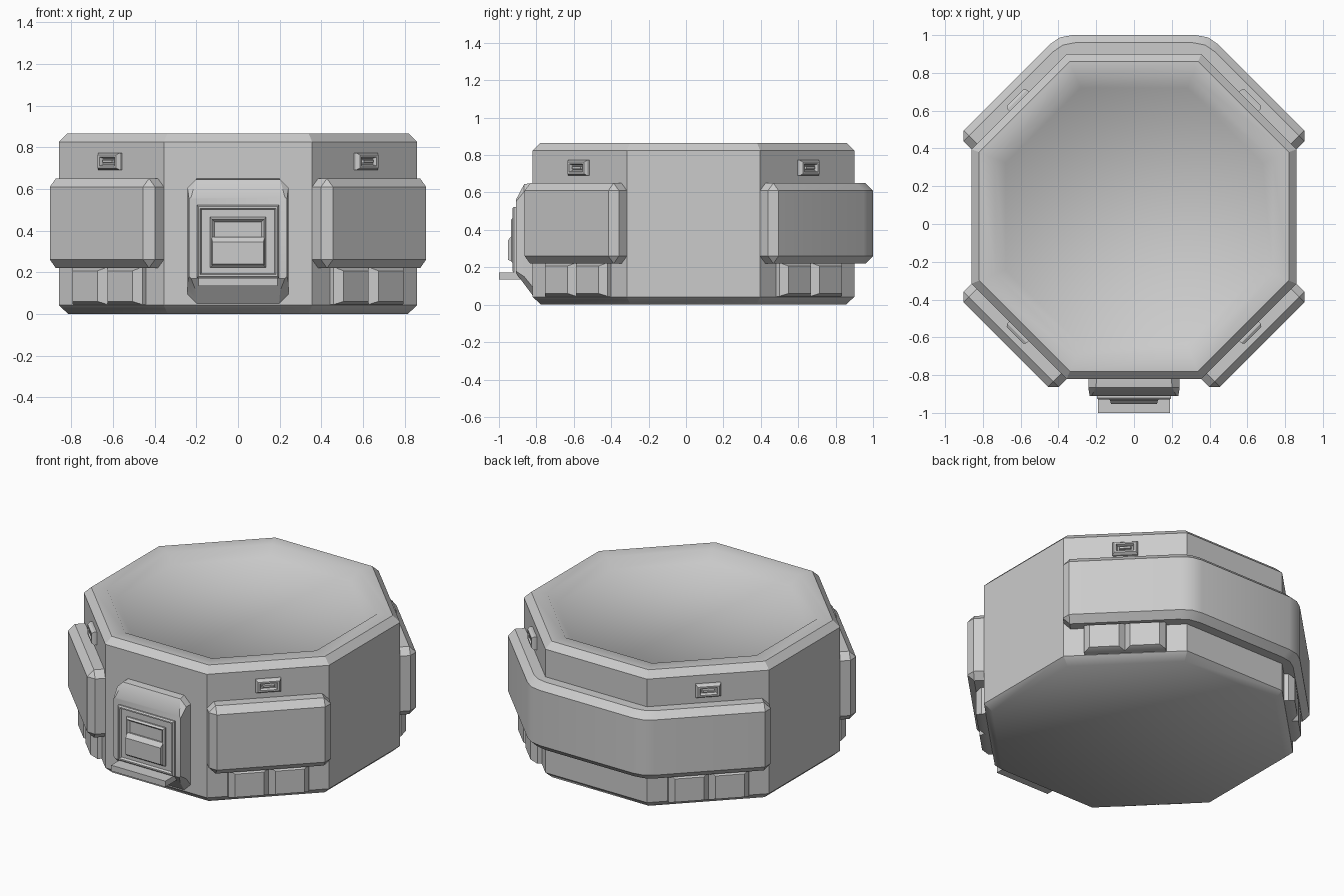
import bpy, bmesh, math
from mathutils import Matrix, Vector

if "Cube" in bpy.data.objects:
    bpy.data.objects.remove(bpy.data.objects["Cube"])

CY = 0.04            # body centre in y
AP = 0.86            # distance from centre to each outer side
HALF = AP * math.tan(math.pi / 8)

grey = bpy.data.materials.new("plain_grey")
grey.diffuse_color = (0.6, 0.6, 0.6, 1)
grey.use_nodes = True
grey.node_tree.nodes["Principled BSDF"].inputs["Base Color"].default_value = grey.diffuse_color


def finish(name, rings, matrix=None, angle=30):
    """Skin a list of equal-length point loops and cap both ends."""
    bm = bmesh.new()
    loops = [[bm.verts.new(p) for p in ring] for ring in rings]
    n = len(loops[0])
    for a, b in zip(loops, loops[1:]):
        for i in range(n):
            j = (i + 1) % n
            bm.faces.new((a[i], a[j], b[j], b[i]))
    bm.faces.new(loops[0][::-1])
    bm.faces.new(loops[-1])
    bmesh.ops.remove_doubles(bm, verts=bm.verts, dist=1e-5)
    bmesh.ops.recalc_face_normals(bm, faces=bm.faces)
    me = bpy.data.meshes.new(name)
    bm.to_mesh(me)
    bm.free()
    me.materials.append(grey)
    ob = bpy.data.objects.new(name, me)
    bpy.context.collection.objects.link(ob)
    if matrix:
        ob.matrix_world = matrix
    bpy.ops.object.select_all(action='DESELECT')
    ob.select_set(True)
    bpy.context.view_layer.objects.active = ob
    bpy.ops.object.shade_smooth_by_angle(angle=math.radians(angle))
    return ob


def side(deg):
    """Frame on a body side: x along the side, y outward, z up."""
    a = math.radians(deg)
    out = Vector((math.cos(a), math.sin(a), 0))
    return Matrix.Translation(out * AP + Vector((0, CY, 0))) @ Matrix.Rotation(a - math.pi / 2, 4, 'Z')


def block(name, deg, steps, cx=0, angle=30):
    """Stepped block on a side; steps are (half width, z0, z1, outward, corner cut)."""
    rings = []
    for w, z0, z1, n, c in steps:
        pts = [(-w + c, z0), (w - c, z0), (w, z0 + c), (w, z1 - c),
               (w - c, z1), (-w + c, z1), (-w, z1 - c), (-w, z0 + c)]
        rings.append([(cx + x, n, z) for x, z in pts])
    return finish(name, rings, side(deg), angle)


def octagon(ap, z):
    r = ap / math.cos(math.pi / 8)
    return [(r * math.cos(math.pi / 8 + k * math.pi / 4),
             CY + r * math.sin(math.pi / 8 + k * math.pi / 4), z) for k in range(8)]


# Octagonal body with bevelled rims and a shallow dished top
body = finish("octagonal_body", [octagon(a, z) for a, z in (
    (0.815, 0), (0.86, 0.042), (0.86, 0.825), (0.82, 0.865),
    (0.735, 0.865), (0.68, 0.81))])
# The dish and the underside are softly shaded
for e in body.data.edges:
    pts = [body.data.vertices[i].co for i in e.vertices]
    if all(p.z < 0.01 or math.hypot(p.x, p.y - CY) < 0.81 for p in pts):
        e.use_edge_sharp = False

# Front corner panels
for name, deg in (("front_left_panel", -135), ("front_right_panel", -45)):
    block(name, deg, [(HALF, 0.22, 0.65, -0.02, 0.04), (HALF, 0.22, 0.65, 0.06, 0.04),
                      (HALF - 0.04, 0.26, 0.61, 0.1, 0)])


# Rear band wrapping three sides
def band_ring(n, z):
    m = side(45)
    e = HALF - (0.04 if n < 0.08 else 0)
    k = (AP + n) * math.tan(math.pi / 8)
    c = Vector((k, CY + AP + n, z))
    a = c + Vector((1, -1, 0)).normalized() * 0.07
    b = c - Vector((0.07, 0, 0))
    i = (AP - 0.02) * math.tan(math.pi / 8)
    right = [Vector((i, CY + AP - 0.02, z)),
             m @ Vector((e, -0.02, z)), m @ Vector((e, 0.06, z)),
             m @ Vector((e - (n - 0.06), n, z)),
             a, a * 0.25 + c * 0.5 + b * 0.25, b]
    return right + [Vector((-p.x, p.y, p.z)) for p in reversed(right)]


finish("rear_band", [band_ring(n, z) for n, z in
                     ((0.06, 0.22), (0.1, 0.26), (0.1, 0.61), (0.06, 0.65))])

# Small latches above and paired pads below, on each diagonal side
for place, deg in (("front_left", -135), ("front_right", -45),
                   ("rear_right", 45), ("rear_left", 135)):
    block(place + "_latch", deg, [
        (0.073, 0.69, 0.773, -0.02, 0), (0.073, 0.69, 0.773, 0.015, 0),
        (0.063, 0.7, 0.763, 0.03, 0), (0.051, 0.71, 0.753, 0.03, 0),
        (0.044, 0.716, 0.747, 0.012, 0)])
    block(place + "_latch_bar", deg, [
        (0.038, 0.722, 0.742, 0.005, 0), (0.032, 0.726, 0.738, 0.026, 0)])
    for s, x in (("a", -0.118), ("b", 0.118)):
        block(place + "_pad_" + s, deg, [
            (0.118, 0.045, 0.225, -0.02, 0), (0.118, 0.045, 0.225, 0.025, 0),
            (0.085, 0.06, 0.207, 0.06, 0)], x)

# Front box with sloped top and bottom
block("front_box", -90, [
    (0.242, 0.05, 0.65, -0.02, 0.045), (0.242, 0.05, 0.65, 0.0, 0.045),
    (0.242, 0.11, 0.645, 0.045, 0.04), (0.235, 0.17, 0.56, 0.09, 0.01)])
# Raised frame, inner frame, hinged flap and shelf on the box
block("front_box_frame", -90, [
    (0.197, 0.172, 0.522, 0.07, 0), (0.197, 0.172, 0.522, 0.1, 0),
    (0.19, 0.18, 0.515, 0.108, 0), (0.182, 0.188, 0.507, 0.108, 0),
    (0.175, 0.195, 0.5, 0.095, 0)])
block("slot_frame", -90, [
    (0.135, 0.222, 0.465, 0.085, 0), (0.135, 0.222, 0.465, 0.105, 0),
    (0.125, 0.232, 0.455, 0.115, 0), (0.112, 0.245, 0.442, 0.1, 0)])
block("slot_flap", -90, [
    (0.128, 0.23, 0.37, 0.095, 0), (0.128, 0.23, 0.37, 0.11, 0),
    (0.122, 0.24, 0.345, 0.132, 0)])
block("front_shelf", -90, [
    (0.19, 0.135, 0.172, 0.03, 0), (0.19, 0.135, 0.172, 0.18, 0)])
